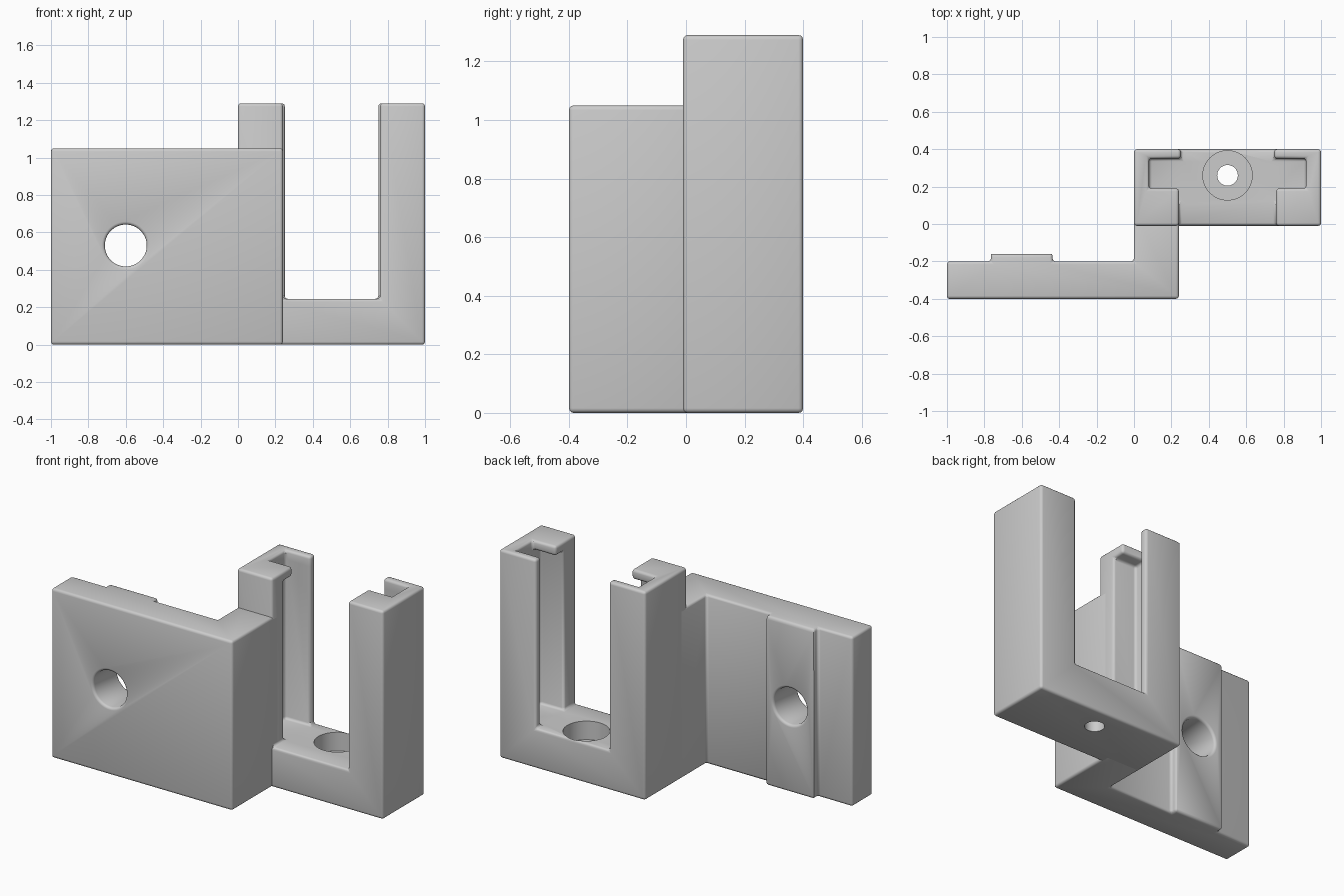
import bpy
import bmesh
from mathutils import Matrix

cube = bpy.data.objects.get("Cube")
if cube:
    bpy.data.objects.remove(cube)

grey = bpy.data.materials.new("light grey")
grey.use_nodes = True
COLOUR = (0.6, 0.6, 0.6, 1)
grey.diffuse_color = COLOUR
grey.node_tree.nodes["Principled BSDF"].inputs["Base Color"].default_value = COLOUR


def add_object(name, bm):
    bmesh.ops.recalc_face_normals(bm, faces=bm.faces)
    mesh = bpy.data.meshes.new(name)
    bm.to_mesh(mesh)
    bm.free()
    mesh.materials.append(grey)
    obj = bpy.data.objects.new(name, mesh)
    bpy.context.collection.objects.link(obj)
    return obj


def prism(name, outline, z0, z1):
    """Extrude an xy outline from z0 to z1."""
    bm = bmesh.new()
    face = bm.faces.new([bm.verts.new((x, y, z0)) for x, y in outline])
    top = bmesh.ops.extrude_face_region(bm, geom=[face])["geom"]
    verts = [v for v in top if isinstance(v, bmesh.types.BMVert)]
    bmesh.ops.translate(bm, verts=verts, vec=(0, 0, z1 - z0))
    return add_object(name, bm)


def box(name, x0, x1, y0, y1, z0, z1):
    return prism(name, [(x0, y0), (x1, y0), (x1, y1), (x0, y1)], z0, z1)


def cylinder(name, radius, depth, centre, along_y=False):
    bm = bmesh.new()
    turn = Matrix.Rotation(1.5707963, 4, "X") if along_y else Matrix()
    bmesh.ops.create_cone(bm, cap_ends=True, segments=64, radius1=radius,
                          radius2=radius, depth=depth,
                          matrix=Matrix.Translation(centre) @ turn)
    return add_object(name, bm)


def cut(obj, cutter):
    mod = obj.modifiers.new("cut " + cutter.name, "BOOLEAN")
    mod.operation = "DIFFERENCE"
    mod.solver = "EXACT"
    mod.object = cutter
    cutter.hide_render = True
    cutter.hide_set(True)


def round_edges(obj):
    mod = obj.modifiers.new("rounded edges", "BEVEL")
    mod.width = 0.016
    mod.segments = 3
    mod.limit_method = "ANGLE"
    mod.angle_limit = 0.6


def finish(obj):
    """Apply the modifiers, remove the cutters and smooth the rounded edges."""
    cutters = [m.object for m in obj.modifiers if m.type == "BOOLEAN"]
    bpy.ops.object.select_all(action="DESELECT")
    bpy.context.view_layer.objects.active = obj
    obj.select_set(True)
    for mod in list(obj.modifiers):
        bpy.ops.object.modifier_apply(modifier=mod.name)
    for cutter in cutters:
        bpy.data.objects.remove(cutter)
    bpy.ops.object.shade_smooth_by_angle(angle=0.6)


# Mounting plate with raised tongue on its back and an arm to the holder
plate = prism("mounting_plate", [
    (-1, -0.4), (0.24, -0.4), (0.24, 0.06), (0, 0.06), (0, -0.2),
    (-0.435, -0.2), (-0.435, -0.16), (-0.765, -0.16), (-0.765, -0.2),
    (-1, -0.2)], 0, 1.05)
cut(plate, cylinder("screw_hole", 0.112, 1, (-0.6, -0.3, 0.53), along_y=True))
round_edges(plate)
finish(plate)

# U-shaped holder: solid block, hollowed by a wide slot and a mirrored gap
FLOOR = 0.245
holder = box("slotted_holder", 0, 1, -0.01, 0.4, 0, 1.29)
cut(holder, box("inner_slot", 0.08, 0.92, 0.11, 0.35, FLOOR, 1.23))
half = [(0.24, -1), (0.24, 0.19), (0.08, 0.19), (0.08, 0.35), (0.25, 0.35), (0.25, 1)]
gap = half + [(1 - x, y) for x, y in reversed(half)]
cut(holder, prism("gap", gap, FLOOR, 2))
round_edges(holder)

# Counterbored screw hole in the holder floor
cut(holder, cylinder("counterbore", 0.132, 0.3, (0.5, 0.26, 0.28)))
cut(holder, cylinder("floor_hole", 0.055, 1, (0.5, 0.26, 0.1)))
finish(holder)
